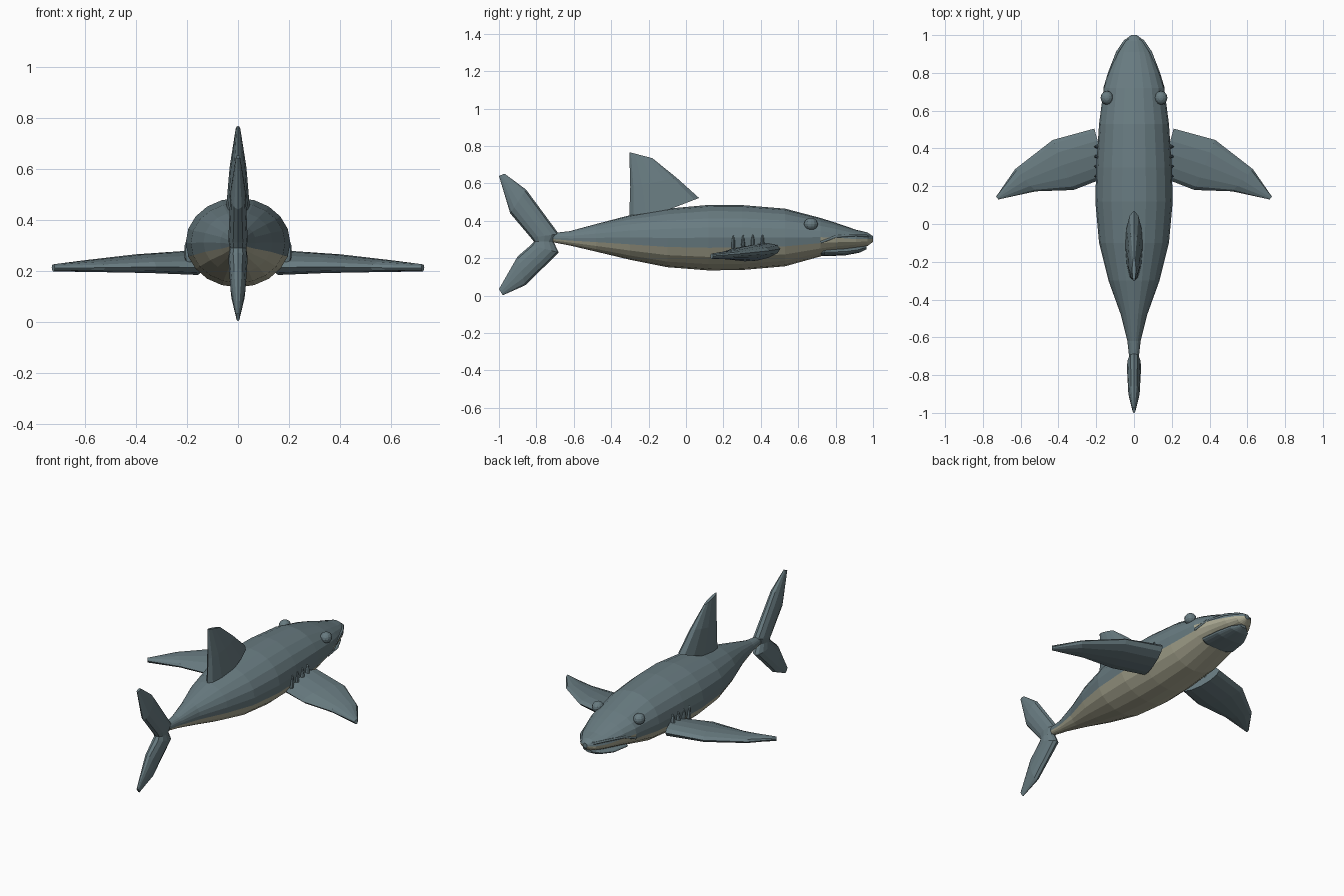
import bpy, bmesh, math
from mathutils import Vector

cube = bpy.data.objects.get("Cube")
if cube:
    bpy.data.objects.remove(cube, do_unlink=True)


def material(name, rgb):
    m = bpy.data.materials.new(name)
    m.use_nodes = True
    m.diffuse_color = (*rgb, 1)
    m.node_tree.nodes["Principled BSDF"].inputs["Base Color"].default_value = (*rgb, 1)
    return m


SKIN = material("slate_teal", (0.14, 0.20, 0.22))
BELLY = material("belly_tan", (0.42, 0.41, 0.30))


def finish(name, bm, mats=(SKIN,)):
    bmesh.ops.recalc_face_normals(bm, faces=bm.faces)
    mesh = bpy.data.meshes.new(name)
    bm.to_mesh(mesh)
    bm.free()
    for m in mats:
        mesh.materials.append(m)
    obj = bpy.data.objects.new(name, mesh)
    bpy.context.scene.collection.objects.link(obj)
    return obj


def loft(name, rings, paint=None):
    """Skin a list of equal-sized point rings; paint(side, ring) marks belly faces."""
    bm = bmesh.new()
    loops = [[bm.verts.new(p) for p in ring] for ring in rings]
    n = len(loops[0])
    for r, (a, b) in enumerate(zip(loops, loops[1:])):
        for i in range(n):
            j = (i + 1) % n
            f = bm.faces.new((a[i], a[j], b[j], b[i]))
            if paint and paint(i, r):
                f.material_index = 1
    bm.faces.new(loops[0])
    bm.faces.new(loops[-1])
    return finish(name, bm, (SKIN, BELLY) if paint else (SKIN,))


def oval(y, w, top, bottom, n=20):
    mid, h = (top + bottom) / 2, (top - bottom) / 2
    return [(w * math.cos(math.tau * i / n), y, mid + h * math.sin(math.tau * i / n))
            for i in range(n)]


def blade(trail, lead, t, axis):
    """Lens-shaped cross-section from trailing to leading edge."""
    trail, lead, axis = Vector(trail), Vector(lead), Vector(axis)
    ring = []
    for i in range(12):
        a = math.tau * i / 12
        ring.append(trail.lerp(lead, 0.5 + 0.5 * math.cos(a)) + axis * t * math.sin(a))
    return ring


# Body: y, half width, top, bottom
body = [(-0.71, 0.025, 0.335, 0.285), (-0.62, 0.035, 0.345, 0.268),
        (-0.48, 0.07, 0.383, 0.235), (-0.30, 0.135, 0.43, 0.192),
        (-0.10, 0.185, 0.465, 0.152), (0.12, 0.205, 0.485, 0.135),
        (0.30, 0.2, 0.484, 0.137), (0.53, 0.185, 0.465, 0.157),
        (0.72, 0.16, 0.415, 0.21), (0.80, 0.135, 0.39, 0.23),
        (0.91, 0.093, 0.352, 0.252), (0.97, 0.055, 0.338, 0.265),
        (1.0, 0.015, 0.318, 0.288)]
# Underside is tan, rising to mid-height around the mouth
loft("body", [oval(*s) for s in body],
     lambda i, r: (10 if r >= 8 else 11) <= i < (20 if r >= 8 else 19))

# Lower jaw
jaw = [(0.71, 0.07, 0.25, 0.218), (0.74, 0.115, 0.255, 0.211),
       (0.85, 0.1, 0.256, 0.215), (0.93, 0.065, 0.264, 0.23),
       (0.965, 0.02, 0.268, 0.248)]
loft("lower_jaw", [oval(*s) for s in jaw])

# Upper lip ridge
curve = bpy.data.curves.new("upper_lip", "CURVE")
curve.dimensions = "3D"
curve.bevel_depth = 0.007
curve.bevel_resolution = 1
half = [(0.155, 0.72, 0.285), (0.131, 0.80, 0.316), (0.088, 0.91, 0.324), (0.047, 0.97, 0.319)]
path = half + [(0, 0.99, 0.316)] + [(-x, y, z) for x, y, z in reversed(half)]
line = curve.splines.new("POLY")
line.points.add(len(path) - 1)
for p, co in zip(line.points, path):
    p.co = (*co, 1)
curve.materials.append(SKIN)
bpy.context.scene.collection.objects.link(bpy.data.objects.new("upper_lip", curve))


# Upright fins: trailing (y, z), leading (y, z), half thickness
def upright_fin(name, sections):
    loft(name, [blade((0, *a), (0, *b), t, (1, 0, 0)) for a, b, t in sections])


upright_fin("dorsal_fin", [((-0.305, 0.378), (0.07, 0.522), 0.046),
                           ((-0.298, 0.58), (-0.05, 0.63), 0.033),
                           ((-0.303, 0.767), (-0.18, 0.735), 0.01)])
upright_fin("upper_tail_lobe", [((-0.81, 0.285), (-0.71, 0.285), 0.032),
                                ((-0.83, 0.31), (-0.68, 0.33), 0.038),
                                ((-0.94, 0.44), (-0.855, 0.567), 0.03),
                                ((-1.0, 0.64), (-0.97, 0.652), 0.008)])
upright_fin("lower_tail_lobe", [((-0.81, 0.292), (-0.71, 0.292), 0.032),
                                ((-0.83, 0.27), (-0.68, 0.23), 0.038),
                                ((-0.90, 0.21), (-0.86, 0.055), 0.03),
                                ((-1.0, 0.035), (-0.98, 0.002), 0.007)])


def ball(name, center, radii, u, v):
    bm = bmesh.new()
    bmesh.ops.create_uvsphere(bm, u_segments=u, v_segments=v, radius=1)
    bmesh.ops.scale(bm, vec=radii, verts=bm.verts)
    bmesh.ops.translate(bm, vec=center, verts=bm.verts)
    finish(name, bm)


# Paired parts
pectoral = [((0.14, 0.25, 0.212), (0.21, 0.505, 0.25), 0.044),
            ((0.32, 0.18, 0.215), (0.43, 0.445, 0.24), 0.035),
            ((0.52, 0.173, 0.212), (0.63, 0.29, 0.224), 0.023),
            ((0.718, 0.13, 0.21), (0.73, 0.145, 0.212), 0.014)]
for side, s in (("left", 1), ("right", -1)):
    loft(side + "_pectoral_fin",
         [blade((s * a[0], *a[1:]), (s * b[0], *b[1:]), t, (0, 0, 1)) for a, b, t in pectoral])
    ball(side + "_eye", (s * 0.143, 0.668, 0.383), (0.034, 0.037, 0.033), 12, 8)
    for k in range(4):
        ball(f"{side}_gill_{k + 1}", (s * 0.193, 0.253 + 0.052 * k, 0.275),
             (0.018, 0.01, 0.052), 8, 6)
